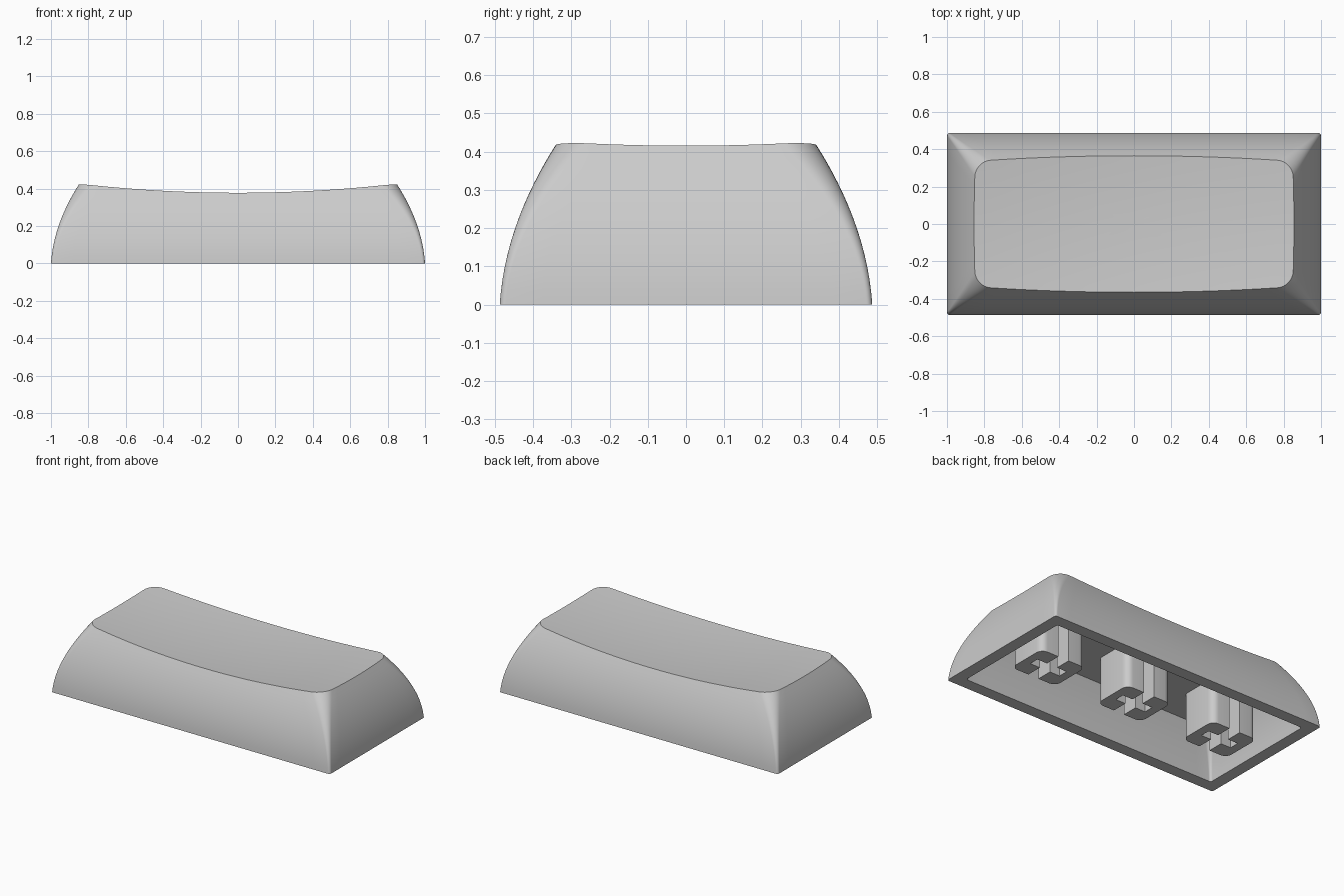
import bpy, bmesh, math
from mathutils import Vector

cube = bpy.data.objects.get("Cube")
if cube:
    bpy.data.objects.remove(cube, do_unlink=True)

HALF_X, HALF_Y = 1.0, 0.487      # footprint
WALL, CEILING = 0.078, 0.29      # shell thickness and inside height

grey = bpy.data.materials.new("light grey plastic")
grey.use_nodes = True
grey.diffuse_color = (0.6, 0.6, 0.6, 1)
grey.node_tree.nodes["Principled BSDF"].inputs["Base Color"].default_value = (0.6, 0.6, 0.6, 1)


def finish(bm, name):
    bmesh.ops.recalc_face_normals(bm, faces=bm.faces)
    mesh = bpy.data.meshes.new(name)
    bm.to_mesh(mesh)
    bm.free()
    obj = bpy.data.objects.new(name, mesh)
    bpy.context.collection.objects.link(obj)
    mesh.materials.append(grey)
    bpy.ops.object.select_all(action='DESELECT')
    obj.select_set(True)
    bpy.context.view_layer.objects.active = obj
    bpy.ops.object.shade_smooth_by_angle(angle=math.radians(30))
    return obj


def dish(x, y):
    """Height of the scooped top."""
    return 0.364 + 0.07 * x * x + 0.1 * y * y


def inset(z):
    """How far the bowed side wall leans in at height z."""
    return 0.067 * z + 0.68 * z * z


def corner_radius(z):
    return 0.015 + 0.4 * z * z


# Perimeter samples: a corner sign, an arc direction and a position along the edge
def perimeter(arc=8, long_side=20, short_side=10):
    samples = []
    for q, (sx, sy) in enumerate([(1, 1), (-1, 1), (-1, -1), (1, -1)]):
        for i in range(arc + 1):
            a = math.radians(90 * (q + i / arc))
            samples.append((sx, sy, math.cos(a), math.sin(a)))
        n = long_side if q % 2 == 0 else short_side
        a = math.radians(90 * (q + 1))
        for i in range(1, n):
            f = 1 - 2 * i / n
            along = (sx * f, sy) if q % 2 == 0 else (sx, sy * f)
            samples.append((*along, math.cos(a), math.sin(a)))
    return samples


def wall_point(sample, z, offset=0.0):
    fx, fy, c, s = sample
    r = corner_radius(z)
    d = inset(z) + offset
    return Vector((fx * (HALF_X - d - r) + c * r, fy * (HALF_Y - d - r) + s * r, z))


def top_point(sample):
    z = 0.4
    for _ in range(12):
        p = wall_point(sample, z)
        z = dish(p.x, p.y)
    return wall_point(sample, z)


# Shell: inner ceiling, inner walls, bottom rim, outer walls, scooped top
samples = perimeter()
tops = [top_point(s) for s in samples]
rings = []
for i in range(6, -1, -1):
    rings.append([wall_point(s, CEILING * i / 6, WALL) for s in samples])
for i in range(13):
    rings.append([wall_point(s, t.z * i / 12) for s, t in zip(samples, tops)])
for i in range(9, 0, -1):
    k = i / 10
    rings.append([Vector((t.x * k, t.y * k, dish(t.x * k, t.y * k))) for t in tops])

bm = bmesh.new()
loops = [[bm.verts.new(p) for p in ring] for ring in rings]
n = len(samples)
for a, b in zip(loops, loops[1:]):
    for i in range(n):
        j = (i + 1) % n
        bm.faces.new((a[i], a[j], b[j], b[i]))
bm.faces.new(loops[0])
centre = bm.verts.new((0, 0, dish(0, 0)))
for i in range(n):
    bm.faces.new((loops[-1][i], loops[-1][(i + 1) % n], centre))
finish(bm, "keycap_shell")


# Stems: two facing C-shaped prisms leaving a cross-shaped socket
def stem(name, cx, hx=0.165, hy=0.135, r=0.045, slot=0.038, arm=0.11, arm_half=0.032):
    outline = [(slot, -hy)]
    for start, sy in ((-90, -1), (0, 1)):
        for i in range(7):
            a = math.radians(start + 15 * i)
            outline.append((hx - r + r * math.cos(a), sy * (hy - r) + r * math.sin(a)))
    outline += [(slot, hy), (slot, arm_half), (arm, arm_half), (arm, -arm_half), (slot, -arm_half)]
    bm = bmesh.new()
    for side in (1, -1):
        face = bm.faces.new([bm.verts.new((cx + side * x, y, 0)) for x, y in outline])
        made = bmesh.ops.extrude_face_region(bm, geom=[face], use_keep_orig=True)["geom"]
        up = [v for v in made if isinstance(v, bmesh.types.BMVert)]
        bmesh.ops.translate(bm, verts=up, vec=(0, 0, CEILING + 0.01))
    finish(bm, name)


for label, x in (("right", -0.645), ("middle", 0.0), ("left", 0.645)):
    stem(label + "_stem", x)
